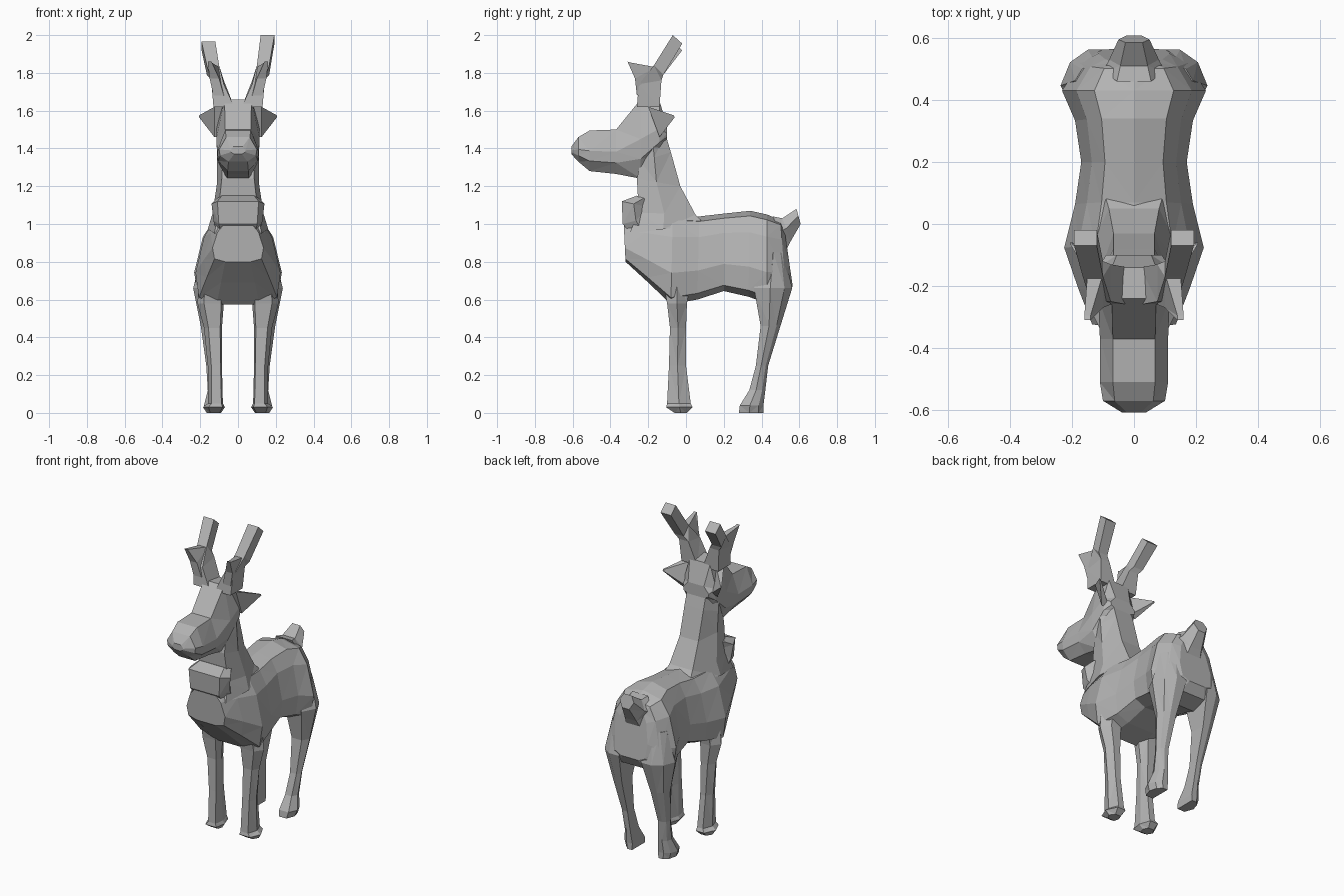
import bpy, bmesh

grey = bpy.data.materials.new("plain grey")
grey.diffuse_color = (0.45, 0.45, 0.45, 1)

# Cross-sections: (position from back edge -1 to front edge +1, side -1..1)
def mirrored(half):
    return half + [(u, -v) for u, v in reversed(half) if v != 0]

BARREL = mirrored([(1, 0), (.88, .55), (.5, .8), (-.3, 1), (-.85, .92), (-1, .5)])
HEX = mirrored([(1, .55), (.1, 1), (-1, .5)])
SKULL = mirrored([(1, .62), (0, 1), (-.5, .95), (-1, .5)])
WIDE_HEX = mirrored([(1, .78), (.1, 1), (-1, .6)])
QUAD = mirrored([(1, 1), (-1, 1)])
LEG = [(1, -.8), (1, .5), (0, 1), (-1, .4), (-1, -.6), (0, -1)]
HAUNCH = [(1, -.8), (1, .5), (.15, 1), (-.6, .65), (-1, 0), (-1, -.8)]


def loft(name, shape, sections, side=1):
    """Each section: edge A (y, z), edge B (y, z), x range."""
    bm = bmesh.new()
    rings = []
    for ya, za, yb, zb, x0, x1 in sections:
        ring = []
        for u, v in shape:
            t = (1 - u) / 2
            x = (x0 + x1) / 2 + v * (x1 - x0) / 2
            ring.append(bm.verts.new((side * x, ya + (yb - ya) * t, za + (zb - za) * t)))
        rings.append(ring)
    n = len(shape)
    for r, s in zip(rings, rings[1:]):
        for i in range(n):
            j = (i + 1) % n
            bm.faces.new((r[i], r[j], s[j], s[i]))
    bm.faces.new(rings[0])
    bm.faces.new(rings[-1])
    bmesh.ops.triangulate(bm, faces=bm.faces[:])
    bmesh.ops.recalc_face_normals(bm, faces=bm.faces[:])
    mesh = bpy.data.meshes.new(name)
    bm.to_mesh(mesh)
    bm.free()
    mesh.materials.append(grey)
    obj = bpy.data.objects.new(name, mesh)
    bpy.context.collection.objects.link(obj)
    return obj


def pair(name, shape, sections):
    loft(name + "_right", shape, sections, 1)
    loft(name + "_left", shape, sections, -1)


# Body, chest to rump: top y, z, bottom y, z, half width
body = [(-.33, 1.01, -.32, .80, .135), (-.22, 1.04, -.20, .69, .18),
        (-.07, 1.05, -.08, .575, .225), (.07, 1.04, .06, .60, .19),
        (.20, 1.055, .20, .645, .17), (.34, 1.07, .33, .615, .19),
        (.43, 1.05, .43, .58, .232), (.50, 1.02, .53, .61, .175), (.52, .98, .565, .67, .115)]
loft("body", BARREL, [(ya, t, yb, b, -w, w) for ya, t, yb, b, w in body])

# Neck, from shoulders up into the head
loft("neck", WIDE_HEX, [
    (-.30, .95, .10, 1.0, -.16, .16),
    (-.25, 1.06, .05, 1.05, -.135, .135),
    (-.26, 1.24, -.03, 1.20, -.11, .11),
    (-.24, 1.33, -.08, 1.38, -.11, .11),
    (-.24, 1.50, -.11, 1.48, -.11, .11)])

# Chest tuft at the front of the neck base
loft("chest_tuft", WIDE_HEX, [
    (-.30, .96, -.16, .98, -.12, .12),
    (-.335, 1.00, -.18, 1.04, -.13, .13),
    (-.34, 1.12, -.20, 1.09, -.14, .14),
    (-.26, 1.15, -.18, 1.12, -.11, .11)])

# Head, nose to back of skull: y, top, bottom, half width
head = [(-.607, 1.41, 1.37, .04), (-.57, 1.46, 1.33, .10), (-.51, 1.495, 1.28, .11),
        (-.37, 1.50, 1.265, .11), (-.24, 1.66, 1.24, .115), (-.14, 1.65, 1.36, .115),
        (-.10, 1.52, 1.44, .09)]
loft("head", SKULL, [(y, t, y, b, -w, w) for y, t, b, w in head])

# Ears
pair("ear", QUAD, [
    (-.20, 1.62, -.14, 1.46, .07, .125),
    (-.065, 1.575, -.06, 1.565, .198, .206)])

# Antlers with one forward prong each; the left beam is slightly shorter
for name, side, top in (("right", 1, 2.0), ("left", -1, 1.965)):
    loft("antler_" + name, QUAD, [
        (-.26, 1.62, -.14, 1.62, .02, .13),
        (-.25, 1.74, -.13, 1.76, .075, .14),
        (-.17, 1.84, -.12, 1.79, .10, .165),
        (-.07, top, -.02, top - .045, .12, .193)], side)
pair("antler_prong", QUAD, [
    (-.26, 1.68, -.15, 1.74, .075, .13),
    (-.27, 1.77, -.16, 1.83, .10, .15),
    (-.31, 1.86, -.295, 1.855, .14, .16)])

# Legs: z, front y, back y, inner x, outer x
front_leg = [(.75, -.13, .03, .09, .20), (.58, -.10, .005, .075, .215),
             (.45, -.085, .0, .085, .18), (.25, -.09, .0, .085, .16),
             (.05, -.10, .025, .08, .16), (.03, -.105, .035, .07, .185), (0, -.06, .005, .09, .165)]
rear_leg = [(.85, .42, .52, .06, .19), (.66, .36, .562, .06, .237),
            (.46, .395, .50, .09, .197), (.25, .37, .435, .10, .168),
            (.12, .335, .42, .09, .16), (.04, .285, .41, .08, .18), (0, .28, .41, .085, .165)]
for name, shape, rows in (("front_leg", LEG, front_leg), ("rear_leg", HAUNCH, rear_leg)):
    pair(name, shape, [(f, z, b, z, i, o) for z, f, b, i, o in rows])

# Tail
loft("tail", HEX, [
    (.46, 1.04, .53, .86, -.10, .10),
    (.51, 1.03, .555, .91, -.08, .08),
    (.585, 1.08, .607, 1.0, -.05, .05)])
